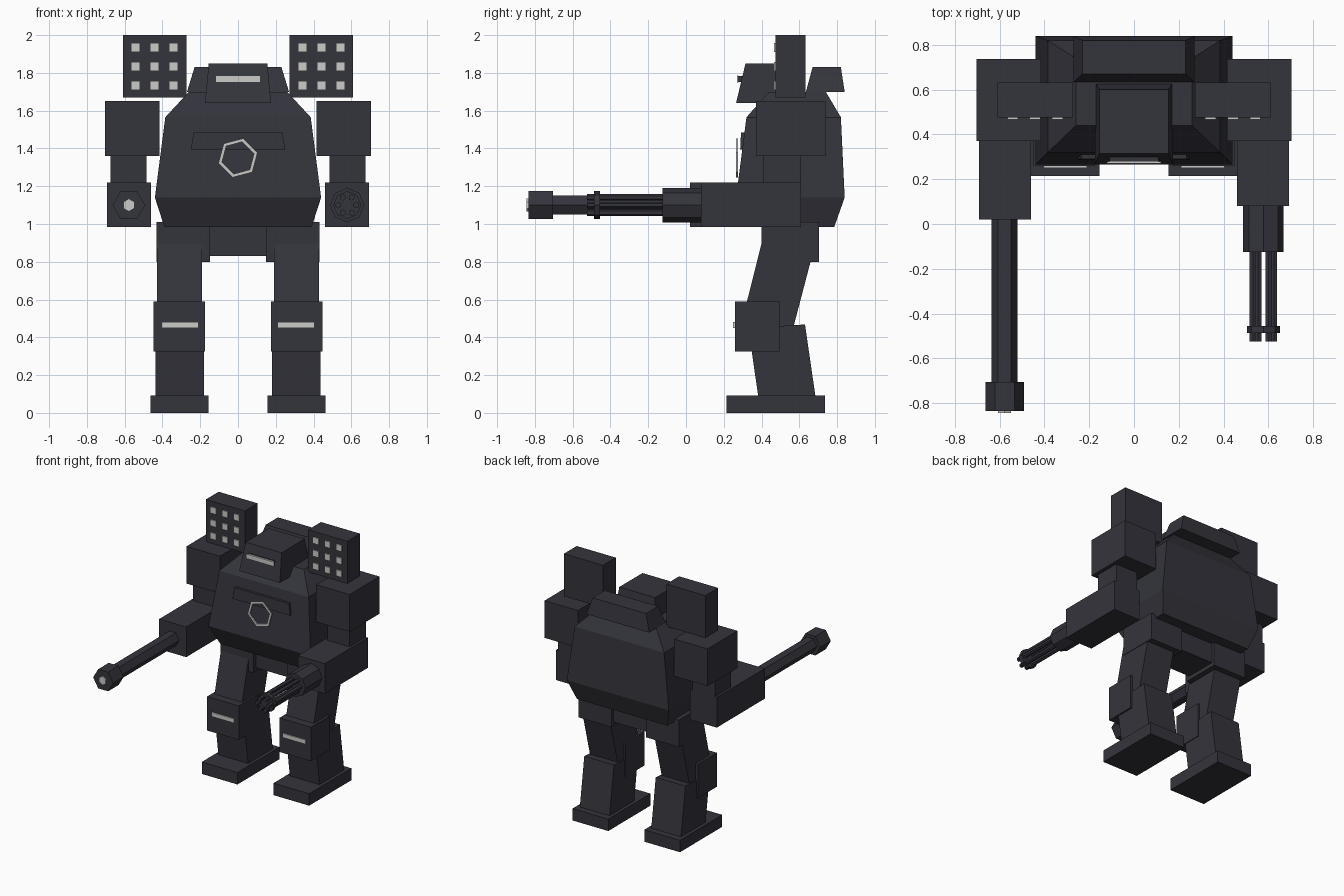
import bpy, bmesh, math
from mathutils import Matrix, Vector

if "Cube" in bpy.data.objects:
    bpy.data.objects.remove(bpy.data.objects["Cube"])


def material(name, rgb):
    m = bpy.data.materials.new(name)
    m.use_nodes = True
    m.diffuse_color = (*rgb, 1)
    m.node_tree.nodes["Principled BSDF"].inputs["Base Color"].default_value = (*rgb, 1)
    return m


armor = material("dark_armor", (0.034, 0.034, 0.045))
pale = material("pale_grey", (0.6, 0.6, 0.58))


def finish(name, bm, mat=armor):
    bmesh.ops.recalc_face_normals(bm, faces=bm.faces)
    mesh = bpy.data.meshes.new(name)
    bm.to_mesh(mesh)
    bm.free()
    mesh.materials.append(mat)
    obj = bpy.data.objects.new(name, mesh)
    bpy.context.collection.objects.link(obj)
    return obj


def loft(name, sections, mat=armor):
    """Join rectangular sections (z, x0, x1, y0, y1) from bottom to top."""
    bm = bmesh.new()
    rings = [[bm.verts.new(p) for p in ((x0, y0, z), (x1, y0, z), (x1, y1, z), (x0, y1, z))]
             for z, x0, x1, y0, y1 in sections]
    for low, high in zip(rings, rings[1:]):
        for i in range(4):
            j = (i + 1) % 4
            bm.faces.new((low[i], low[j], high[j], high[i]))
    bm.faces.new(rings[0])
    bm.faces.new(rings[-1])
    return finish(name, bm, mat)


def box(name, xs, ys, zs, mat=armor):
    return loft(name, [(z, *sorted(xs), *ys) for z in zs], mat)


def side_prism(name, xs, profile):
    """Extrude a (y, z) outline across x."""
    bm = bmesh.new()
    face = bm.faces.new([bm.verts.new((xs[0], y, z)) for y, z in profile])
    out = bmesh.ops.extrude_face_region(bm, geom=[face])
    moved = [v for v in out["geom"] if isinstance(v, bmesh.types.BMVert)]
    bmesh.ops.translate(bm, verts=moved, vec=(xs[1] - xs[0], 0, 0))
    return finish(name, bm)


def add_rod(bm, x, z, y0, y1, radius, sides, turn=0.0):
    place = (Matrix.Translation((x, (y0 + y1) / 2, z)) @ Matrix.Rotation(turn, 4, 'Y')
             @ Matrix.Rotation(math.pi / 2, 4, 'X'))
    bmesh.ops.create_cone(bm, cap_ends=True, segments=sides, radius1=radius, radius2=radius,
                          depth=y1 - y0, matrix=place)


def rod(name, x, z, y0, y1, radius, sides, turn=0.0, mat=armor):
    bm = bmesh.new()
    add_rod(bm, x, z, y0, y1, radius, sides, turn)
    return finish(name, bm, mat)


# Torso, head and rear pack
loft("torso", [(0.985, -0.39, 0.39, 0.34, 0.785), (1.14, -0.44, 0.44, 0.265, 0.84),
               (1.565, -0.385, 0.385, 0.32, 0.82), (1.70, -0.26, 0.26, 0.44, 0.74)])
loft("head", [(1.64, -0.175, 0.175, 0.265, 0.635), (1.85, -0.155, 0.155, 0.315, 0.6)])
box("visor", (-0.12, 0.12), (0.27, 0.279), (1.75, 1.785), pale)
box("visor_mount", (-0.11, 0.11), (0.279, 0.31), (1.752, 1.783))
loft("rear_pack", [(1.70, -0.27, 0.27, 0.635, 0.84), (1.83, -0.23, 0.23, 0.67, 0.82)])
loft("chest_brow", [(1.395, -0.25, 0.25, 0.287, 0.36), (1.485, -0.235, 0.235, 0.291, 0.36)])

# Six-sided chest ring
bm = bmesh.new()
rings = []
for y in (0.266, 0.275):
    for r in (0.107, 0.088):
        rings.append([bm.verts.new((r * math.cos(a), y, 1.35 + r * math.sin(a)))
                      for a in (math.radians(15 + 60 * i) for i in range(6))])
for a, b in ((0, 1), (1, 3), (3, 2), (2, 0)):
    for i in range(6):
        j = (i + 1) % 6
        bm.faces.new((rings[a][i], rings[a][j], rings[b][j], rings[b][i]))
finish("chest_ring", bm, pale)

box("pelvis", (-0.15, 0.15), (0.43, 0.68), (0.83, 1.0))

for side, s in (("right", -1), ("left", 1)):
    def span(a, b):
        return (s * a, s * b)

    # Leg
    box(side + "_hip", span(0.148, 0.432), (0.4, 0.705), (0.80, 1.01))
    side_prism(side + "_thigh", span(0.19, 0.428),
               [(0.403, 0.91), (0.675, 0.86), (0.565, 0.44), (0.285, 0.44)])
    side_prism(side + "_shin", span(0.18, 0.436),
               [(0.33, 0.45), (0.63, 0.468), (0.685, 0.09), (0.382, 0.09)])
    box(side + "_knee_guard", span(0.175, 0.448), (0.26, 0.495), (0.325, 0.59))
    box(side + "_knee_light", span(0.21, 0.405), (0.25, 0.259), (0.45, 0.482), pale)
    box(side + "_foot", span(0.155, 0.463), (0.215, 0.735), (0, 0.093))

    # Arm
    box(side + "_shoulder", span(0.415, 0.703), (0.37, 0.738), (1.36, 1.65))
    box(side + "_upper_arm", span(0.485, 0.675), (0.41, 0.61), (1.2, 1.38))
    box(side + "_forearm", span(0.46, 0.693), (0.02 if s < 0 else 0.08, 0.61), (0.985, 1.22))

    # Rocket pod with a three by three grid of tubes
    box(side + "_rocket_pod", span(0.273, 0.61), (0.475, 0.632), (1.67, 2.0))
    for column in range(3):
        for row in range(3):
            x, z = s * (0.442 + 0.1 * (column - 1)), 1.834 + 0.1 * (row - 1)
            box(side + "_rocket_tube", (x - 0.024, x + 0.024), (0.466, 0.475),
                (z - 0.024, z + 0.024), pale)

# Right arm cannon
gun_x, gun_z = 0.578, 1.10
quarter = math.pi / 2
rod("cannon_barrel", -gun_x, gun_z, -0.72, 0.05, 0.058, 6, quarter)
rod("cannon_muzzle", -gun_x, gun_z, -0.835, -0.705, 0.086, 6, quarter)
rod("cannon_bore", -gun_x, gun_z, -0.845, -0.835, 0.034, 6, 0, pale)

# Left arm rotary gun
rod("rotary_gun_base", gun_x, gun_z, -0.125, 0.1, 0.091, 8)
rod("rotary_gun_clamp", gun_x, gun_z, -0.488, -0.455, 0.074, 8)
bm = bmesh.new()
for i in range(6):
    a = i * math.pi / 3
    add_rod(bm, gun_x + 0.047 * math.cos(a), gun_z + 0.047 * math.sin(a),
            -0.525, -0.1, 0.017, 6)
finish("rotary_gun_barrels", bm)
